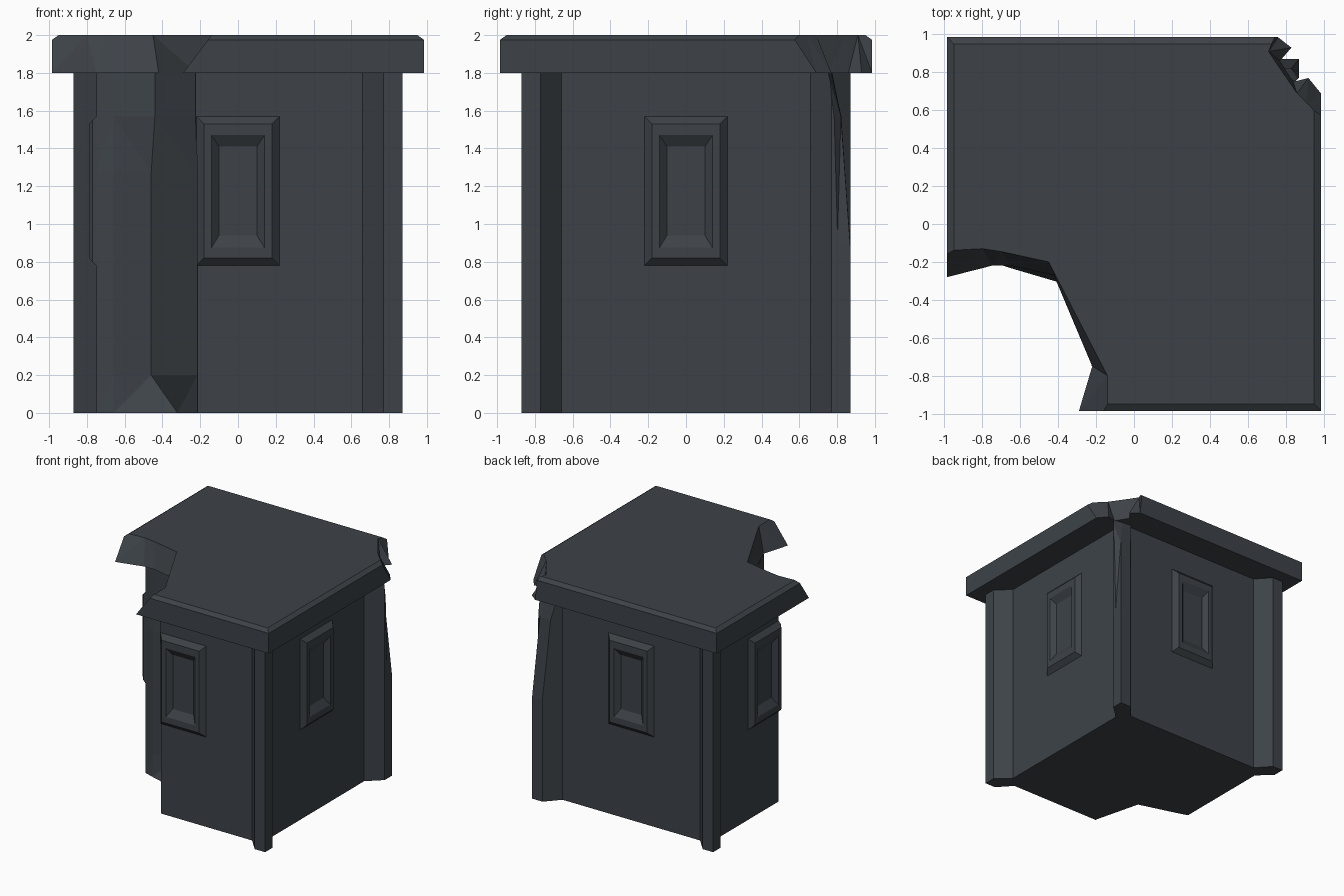
import bpy, bmesh, math
from mathutils import Matrix

if "Cube" in bpy.data.objects:
    bpy.data.objects.remove(bpy.data.objects["Cube"])

slate = bpy.data.materials.new("dark slate")
slate.diffuse_color = (0.047, 0.055, 0.064, 1)
slate.use_nodes = True
slate.node_tree.nodes["Principled BSDF"].inputs["Base Color"].default_value = slate.diffuse_color


def loft(name, rows, cutter=False):
    """Closed solid through rows of 3D points, every row the same length."""
    bm = bmesh.new()
    rings = [[bm.verts.new(p) for p in row] for row in rows]
    n = len(rows[0])
    for a, b in zip(rings, rings[1:]):
        for i in range(n):
            j = (i + 1) % n
            bm.faces.new((a[i], a[j], b[j], b[i]))
    caps = [bm.faces.new(rings[0]), bm.faces.new(rings[-1])]
    bmesh.ops.recalc_face_normals(bm, faces=bm.faces[:])
    if cutter:
        bmesh.ops.triangulate(bm, faces=bm.faces[:])
    me = bpy.data.meshes.new(name)
    bm.to_mesh(me)
    bm.free()
    me.materials.append(slate)
    ob = bpy.data.objects.new(name, me)
    bpy.context.collection.objects.link(ob)
    if cutter:
        ob.hide_render = True
        ob.hide_viewport = False
        ob.display_type = 'WIRE'
    return ob


def at(z, pts):
    return [(x, y, z) for x, y in pts]


def cut(ob, cutter):
    m = ob.modifiers.new("broken edge", 'BOOLEAN')
    m.operation = 'DIFFERENCE'
    m.solver = 'EXACT'
    m.object = cutter


# Tower body: recessed walls with a flared pillar at each corner
quarter = [(0.66, -0.75), (0.77, -0.87), (0.87, -0.87), (0.87, -0.77), (0.75, -0.66)]
plan = []
for k in range(4):
    c, s = round(math.cos(k * math.pi / 2)), round(math.sin(k * math.pi / 2))
    plan += [(c * x - s * y, s * x + c * y) for x, y in quarter]
body = loft("tower_body", [at(0, plan), at(1.8, plan)])


# Roof slab with a bevelled rim
def square(r):
    return [(-r, -r), (r, -r), (r, r), (-r, r)]


roof = loft("roof_slab", [at(1.8, square(0.985)), at(1.975, square(0.985)),
                          at(2.0, square(0.95))])

# Framed blind window on each wall: bevelled frame around a sunken panel
steps = [(0.22, 0.78, 1.57, 0.73), (0.22, 0.78, 1.57, 0.75), (0.18, 0.82, 1.53, 0.79),
         (0.14, 0.875, 1.47, 0.79), (0.10, 0.94, 1.41, 0.752)]
windows = []
for k, side in enumerate(("front", "right", "back", "left")):
    rows = [[(-w, -d, lo), (w, -d, lo), (w, -d, hi), (-w, -d, hi)] for w, lo, hi, d in steps]
    win = loft(side + "_window", rows)
    win.data.transform(Matrix.Rotation(k * math.pi / 2, 4, 'Z'))
    windows.append(win)


# Large broken corner, front left
def bite(z, pts):
    return at(z, [(-1.2, pts[0][1])] + pts + [(pts[-1][0], -1.2), (-1.2, -1.2)])


base = [(-0.75, -0.2), (-0.66, -0.23), (-0.32, -0.33), (-0.215, -0.74)]
mid = [(-0.75, -0.2), (-0.66, -0.22), (-0.46, -0.19), (-0.215, -0.74)]
high = [(-0.75, -0.2), (-0.66, -0.21), (-0.44, -0.23), (-0.225, -0.74)]
big_body = loft("body_bite_cutter", [bite(-0.1, base), bite(0, base), bite(0.2, mid),
                                     bite(1.27, mid), bite(1.57, high), bite(1.9, high)], True)
low_edge = [(-0.985, -0.28), (-0.75, -0.22), (-0.65, -0.22), (-0.42, -0.27),
            (-0.22, -0.75), (-0.29, -0.985)]
top_edge = [(-0.985, -0.14), (-0.8, -0.13), (-0.7, -0.145), (-0.45, -0.2),
            (-0.14, -0.8), (-0.14, -0.985)]
big_roof = loft("roof_bite_cutter", [bite(1.7, low_edge), bite(1.8, low_edge),
                                     bite(2.0, top_edge), bite(2.1, top_edge)], True)


# Small broken corner, back right
def chip(z, pts):
    return at(z, [(pts[0][0], 1.2)] + pts + [(1.2, pts[-1][1]), (1.2, 1.2)])


chip_body = loft("body_chip_cutter", [
    chip(0.85, [(0.6, 0.875), (0.872, 0.872), (0.875, 0.8)]),
    chip(1.57, [(0.6, 0.825), (0.83, 0.82), (0.875, 0.78)]),
    chip(1.8, [(0.6, 0.78), (0.77, 0.77), (0.872, 0.75)]),
    chip(1.9, [(0.6, 0.78), (0.77, 0.77), (0.872, 0.75)])], True)
chip_low = [(0.76, 0.985), (0.83, 0.93), (0.77, 0.86), (0.84, 0.75), (0.92, 0.77), (0.985, 0.69)]
chip_top = [(0.74, 0.985), (0.71, 0.91), (0.75, 0.85), (0.86, 0.69), (0.91, 0.64), (0.985, 0.56)]
chip_roof = loft("roof_chip_cutter", [chip(1.7, chip_low), chip(1.8, chip_low),
                                      chip(2.0, chip_top), chip(2.1, chip_top)], True)

cut(body, big_body)
cut(body, chip_body)
cut(roof, big_roof)
cut(roof, chip_roof)
cut(windows[0], big_body)
cut(windows[3], big_body)
